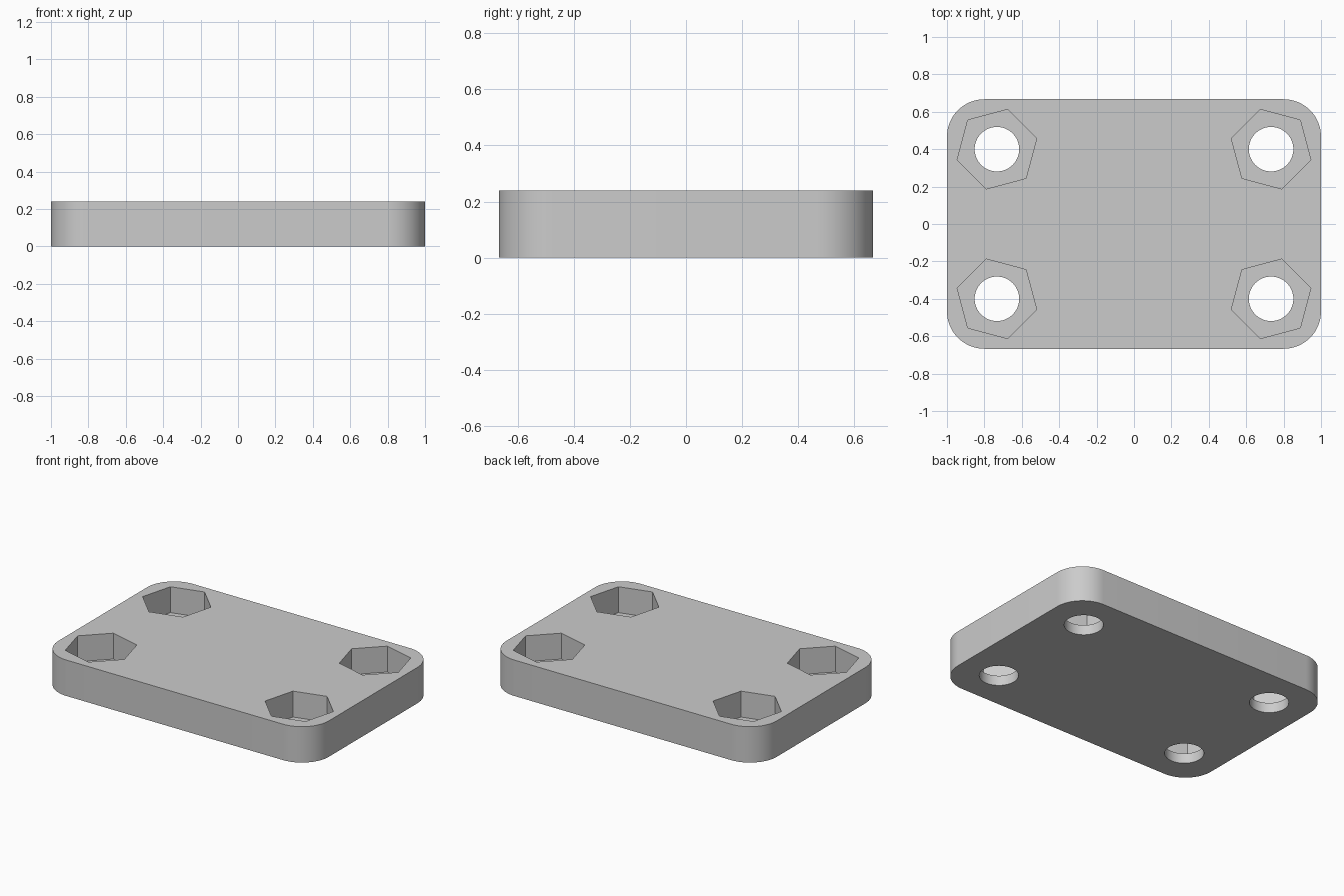
import bpy
import bmesh
from math import radians

HALF_X, HALF_Y, HEIGHT = 1.0, 0.667, 0.24
CORNER = 0.2
HOLE_X, HOLE_Y, HOLE_R = 0.733, 0.4, 0.119
POCKET_R, POCKET_FLOOR = 0.22, 0.067

default = bpy.data.objects.get("Cube")
if default:
    bpy.data.objects.remove(default, do_unlink=True)

# Single grey plastic
grey = bpy.data.materials.new("grey plastic")
grey.use_nodes = True
color = (0.6, 0.6, 0.6, 1)
grey.diffuse_color = color
grey.node_tree.nodes["Principled BSDF"].inputs["Base Color"].default_value = color

# Base plate: a box with rounded vertical edges
bpy.ops.mesh.primitive_cube_add(size=2, location=(0, 0, HEIGHT / 2))
plate = bpy.context.object
plate.name = "base_plate"
plate.scale = (HALF_X, HALF_Y, HEIGHT / 2)
bpy.ops.object.transform_apply(location=True, scale=True)
plate.data.materials.append(grey)

bm = bmesh.new()
bm.from_mesh(plate.data)
uprights = [e for e in bm.edges
            if abs(e.verts[0].co.z - e.verts[1].co.z) > HEIGHT / 2]
bmesh.ops.bevel(bm, geom=uprights, offset=CORNER, segments=16,
                profile=0.5, affect="EDGES")
bm.to_mesh(plate.data)
bm.free()


def cut(name, sides, radius, bottom, top, x, y, turn=0):
    """Subtract an upright prism from the plate."""
    bpy.ops.mesh.primitive_cylinder_add(
        vertices=sides, radius=radius, depth=top - bottom,
        location=(x, y, (top + bottom) / 2), rotation=(0, 0, turn))
    cutter = bpy.context.object
    cutter.name = name
    cutter.hide_render = True
    cutter.data.materials.append(grey)
    bpy.context.view_layer.objects.active = plate
    mod = plate.modifiers.new(name, "BOOLEAN")
    mod.operation = "DIFFERENCE"
    mod.solver = "EXACT"
    mod.object = cutter
    bpy.ops.object.modifier_apply(modifier=mod.name)
    bpy.data.objects.remove(cutter, do_unlink=True)


# Screw holes with mirrored, slightly turned hexagonal nut pockets
for sx in (-1, 1):
    for sy in (-1, 1):
        x, y = sx * HOLE_X, sy * HOLE_Y
        # A primitive starts at +y, so the turn includes a half side
        turn = radians(30) - sx * sy * radians(15)
        cut("nut_pocket", 6, POCKET_R, POCKET_FLOOR, HEIGHT + 0.1, x, y, turn)
        cut("screw_hole", 64, HOLE_R, -0.1, HEIGHT + 0.1, x, y)

# Smooth rounded walls, crisp edges
bpy.ops.object.select_all(action="DESELECT")
plate.select_set(True)
bpy.context.view_layer.objects.active = plate
bpy.ops.object.shade_smooth_by_angle(angle=radians(30))
